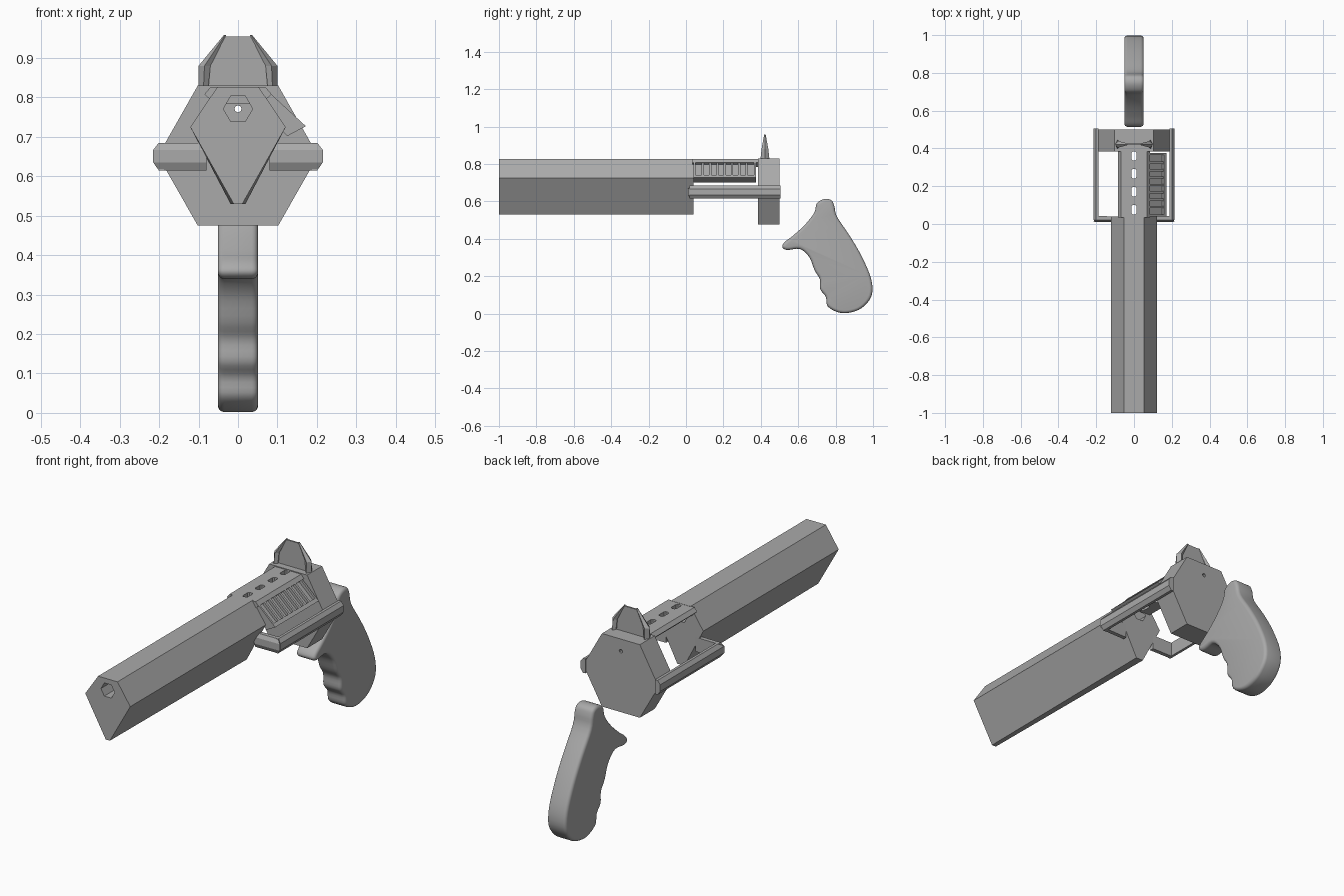
import bpy, bmesh, math
from mathutils import Vector, Matrix

if "Cube" in bpy.data.objects:
    bpy.data.objects.remove(bpy.data.objects["Cube"])

grey = bpy.data.materials.new("gunmetal_grey")
grey.diffuse_color = (0.40, 0.40, 0.40, 1)
grey.use_nodes = True
grey.node_tree.nodes["Principled BSDF"].inputs["Base Color"].default_value = grey.diffuse_color


def finish(name, bm):
    bmesh.ops.recalc_face_normals(bm, faces=bm.faces[:])
    me = bpy.data.meshes.new(name)
    bm.to_mesh(me)
    bm.free()
    me.materials.append(grey)
    ob = bpy.data.objects.new(name, me)
    bpy.context.collection.objects.link(ob)
    return ob


def loft(name, first, second):
    """Solid between two matching 3D outlines."""
    bm = bmesh.new()
    a = [bm.verts.new(p) for p in first]
    b = [bm.verts.new(p) for p in second]
    bm.faces.new(a)
    bm.faces.new(b)
    n = len(a)
    for i in range(n):
        j = (i + 1) % n
        bm.faces.new((a[i], a[j], b[j], b[i]))
    return finish(name, bm)


def prism_y(name, pts, y0, y1):
    """Extrude an (x, z) outline along y."""
    return loft(name, [(x, y0, z) for x, z in pts], [(x, y1, z) for x, z in pts])


def box(name, centre, size, tilt=0):
    bm = bmesh.new()
    m = (Matrix.Translation(centre) @ Matrix.Rotation(tilt, 4, 'Y')
         @ Matrix.Diagonal((*size, 1)))
    bmesh.ops.create_cube(bm, size=1, matrix=m)
    return finish(name, bm)


def ring(cx, cz, r, n):
    return [(cx + r * math.cos(math.tau * i / n), cz + r * math.sin(math.tau * i / n))
            for i in range(n)]


def apply_mod(ob, mod):
    bpy.context.view_layer.objects.active = ob
    bpy.ops.object.modifier_apply(modifier=mod.name)


def cut(ob, cutter):
    mod = ob.modifiers.new("cut", 'BOOLEAN')
    mod.operation = 'DIFFERENCE'
    mod.solver = 'EXACT'
    mod.object = cutter
    apply_mod(ob, mod)
    bpy.data.objects.remove(cutter)


def mirror_x(pts):
    """Complete a right-hand outline with its left half."""
    return pts + [(-x, z) for x, z in reversed(pts)]


# Barrel: faceted keel shape, slightly slimmer keel at the muzzle, hex bore
muzzle = mirror_x([(0.052, 0.827), (0.121, 0.725), (0.011, 0.53)])
breech = mirror_x([(0.052, 0.827), (0.121, 0.725), (0.019, 0.53)])
barrel = loft("barrel", [(x, -1, z) for x, z in muzzle], [(x, 0.04, z) for x, z in breech])
cut(barrel, prism_y("bore_cutter", ring(0, 0.771, 0.037, 6), -1.1, 0.1))

# Rear frame: hexagonal block with firing pin hole
frame = prism_y("rear_frame", mirror_x([(0.102, 0.83), (0.203, 0.652), (0.102, 0.475)]),
                0.385, 0.5)
cut(frame, prism_y("pin_cutter", ring(0, 0.771, 0.009, 8), 0.3, 0.6))

# Top strap with four chamfered slots
strap = prism_y("top_strap", mirror_x([(0.07, 0.826), (0.085, 0.808), (0.06, 0.785)]),
                0.035, 0.39)
for y in (0.075, 0.17, 0.267, 0.36):
    slot = [(0.013, -0.018), (0.013, 0.018), (0.007, 0.025), (-0.007, 0.025),
            (-0.013, 0.018), (-0.013, -0.018), (-0.007, -0.025), (0.007, -0.025)]
    cut(strap, loft("slot_cutter", [(a, y + b, 0.75) for a, b in slot],
                    [(a, y + b, 0.86) for a, b in slot]))

# Vent panel: sloped slab on the right with recess and ribs
panel = prism_y("vent_panel", [(0.065, 0.826), (0.172, 0.727), (0.125, 0.702), (0.05, 0.778)],
                0.04, 0.375)
tilt = math.atan2(0.099, 0.107)
mid = Vector((0.1185, 0.207, 0.7765))
normal = Vector((math.sin(tilt), 0, math.cos(tilt)))
cut(panel, box("recess_cutter", mid, (0.108, 0.315, 0.03), tilt))
for i in range(7):
    at = mid - normal * 0.009 + Vector((0, (i - 3) * 0.039, 0))
    box("vent_rib", at, (0.109, 0.012, 0.014), tilt)

# Side rails with front crossbars, and ears of the sight
for s, side in ((1, "right"), (-1, "left")):
    rail = [(0.188, 0.615), (0.201, 0.615), (0.215, 0.635), (0.215, 0.667),
            (0.201, 0.685), (0.188, 0.685)]
    prism_y(side + "_rail", [(s * x, z) for x, z in rail], 0.02, 0.505)
    bar = [(0.04, 0.615), (0.02, 0.615), (0.01, 0.635), (0.01, 0.667),
           (0.02, 0.685), (0.04, 0.685)]
    loft(side + "_crossbar", [(s * 0.08, y, z) for y, z in bar],
         [(s * (0.201 if z in (0.615, 0.685) else 0.215), y + 0.002, z) for y, z in bar])

    # Ear: diamond sections narrowing towards the tip
    bm = bmesh.new()
    rows = []
    for z, xo, xi, d in ((0.825, 0.1, 0.075, 0.024), (0.88, 0.1, 0.07, 0.018),
                         (0.958, 0.036, 0.030, 0.004)):
        xm = (xo + xi) / 2
        rows.append([bm.verts.new((s * x, 0.422 + dy, z)) for x, dy in
                     ((xo, 0), (xm, d), (xi, d * 0.4), (xi, -d * 0.4), (xm, -d))])
    for a, b in zip(rows, rows[1:]):
        for i in range(5):
            j = (i + 1) % 5
            bm.faces.new((a[i], a[j], b[j], b[i]))
    bm.faces.new(rows[0])
    bm.faces.new(rows[-1])
    finish(side + "_sight_ear", bm)

# Thin screen between the ears
prism_y("sight_screen", mirror_x([(0.032, 0.954), (0.073, 0.88), (0.077, 0.828)]),
        0.418, 0.426)

# Grip: smooth closed outline in (y, z), rounded along both sides
grip_pts = [Vector(p) for p in (
    (0.742, 0.613), (0.70, 0.59), (0.686, 0.54), (0.635, 0.474), (0.57, 0.415),
    (0.527, 0.382), (0.515, 0.356), (0.54, 0.34), (0.61, 0.345), (0.66, 0.30),
    (0.688, 0.23), (0.715, 0.185), (0.718, 0.13), (0.747, 0.09), (0.757, 0.04),
    (0.81, 0.008), (0.87, 0.004), (0.94, 0.03), (0.992, 0.095), (0.99, 0.185),
    (0.94, 0.305), (0.876, 0.415), (0.808, 0.517), (0.793, 0.575), (0.778, 0.605))]
outline = []
n = len(grip_pts)
for i in range(n):
    p0, p1, p2, p3 = (grip_pts[(i + k) % n] for k in (-1, 0, 1, 2))
    for k in range(4):
        t = k / 4
        outline.append(0.5 * (2 * p1 + (p2 - p0) * t + (2 * p0 - 5 * p1 + 4 * p2 - p3) * t**2
                              + (3 * p1 - p0 - 3 * p2 + p3) * t**3))
grip = loft("grip", [(-0.051, p.x, p.y) for p in outline], [(0.051, p.x, p.y) for p in outline])
bev = grip.modifiers.new("round", 'BEVEL')
bev.width = 0.016
bev.segments = 4
bev.limit_method = 'ANGLE'
bev.angle_limit = math.radians(60)
bev.use_clamp_overlap = False
apply_mod(grip, bev)
bpy.ops.object.select_all(action='DESELECT')
grip.select_set(True)
bpy.context.view_layer.objects.active = grip
bpy.ops.object.shade_smooth_by_angle(angle=math.radians(35))
